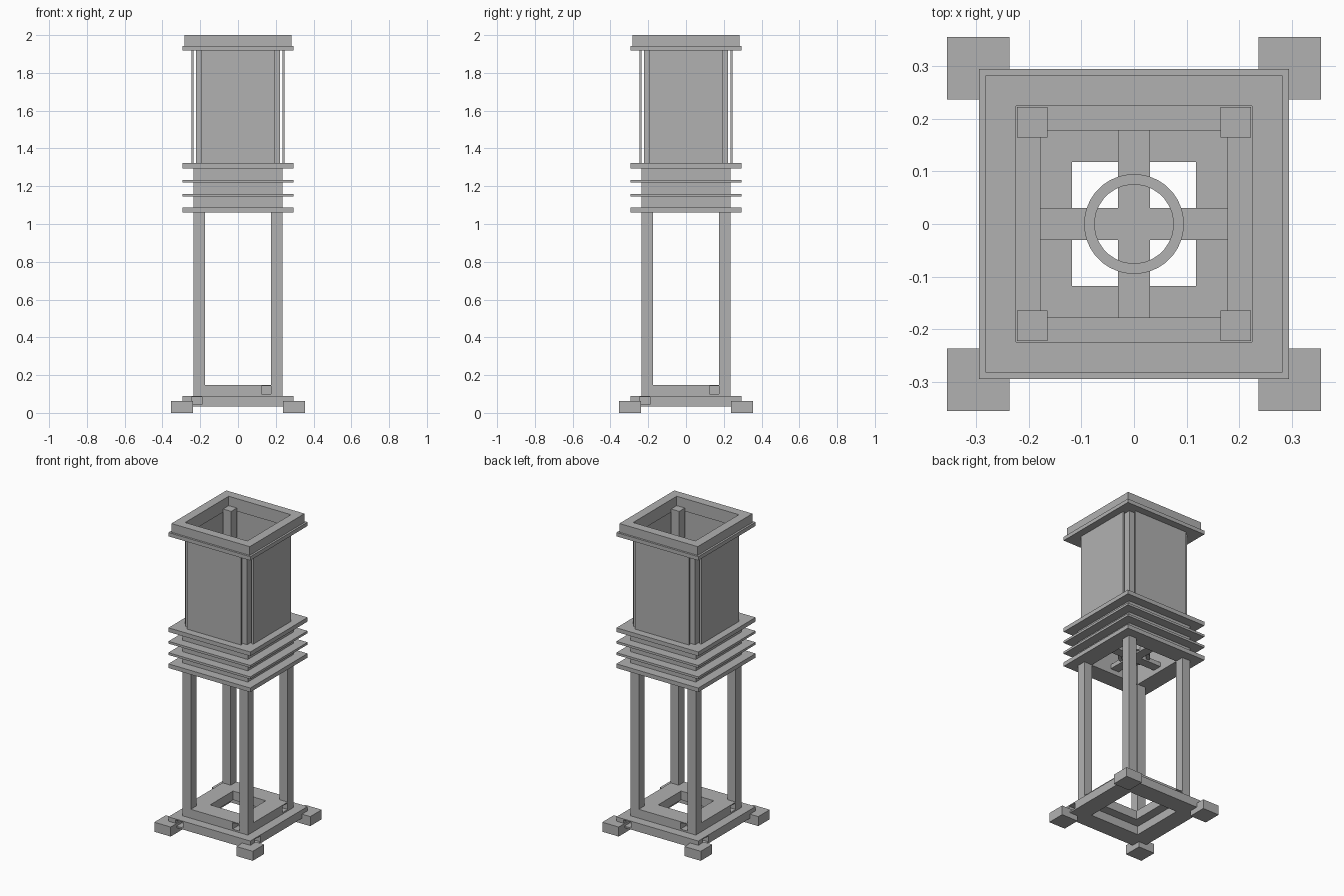
import bpy, bmesh, math
from mathutils import Matrix, Vector

cube = bpy.data.objects.get("Cube")
if cube:
    bpy.data.objects.remove(cube, do_unlink=True)

GREY = (0.44, 0.44, 0.44, 1)
mat = bpy.data.materials.new("plain grey")
mat.use_nodes = True
mat.diffuse_color = GREY
mat.node_tree.nodes["Principled BSDF"].inputs["Base Color"].default_value = GREY


def finish(name, bm):
    bmesh.ops.recalc_face_normals(bm, faces=bm.faces)
    mesh = bpy.data.meshes.new(name)
    bm.to_mesh(mesh)
    bm.free()
    mesh.materials.append(mat)
    obj = bpy.data.objects.new(name, mesh)
    bpy.context.collection.objects.link(obj)
    return obj


def add_box(bm, x, y, z, turn=0):
    """Box between the given (low, high) ranges, turned by quarter turns about z."""
    lo, hi = Vector((x[0], y[0], z[0])), Vector((x[1], y[1], z[1]))
    m = (Matrix.Rotation(turn * math.pi / 2, 4, 'Z')
         @ Matrix.Translation((lo + hi) / 2) @ Matrix.Diagonal((*(hi - lo), 1)))
    bmesh.ops.create_cube(bm, size=1, matrix=m)


def four(name, x, y, z):
    """The same box on all four sides or corners."""
    bm = bmesh.new()
    for turn in range(4):
        add_box(bm, x, y, z, turn)
    return finish(name, bm)


def tube(name, outer, inner, z0, z1, sides=4):
    """Square frame (half widths) or round ring (radii) with an open middle."""
    bm = bmesh.new()
    k = math.sqrt(2) if sides == 4 else 1
    loops = []
    for r, z in ((outer, z0), (outer, z1), (inner, z1), (inner, z0)):
        loops.append([bm.verts.new((r * k * math.cos(a), r * k * math.sin(a), z))
                      for a in (2 * math.pi * (i + 0.5) / sides for i in range(sides))])
    for j in range(4):
        a, b = loops[j], loops[(j + 1) % 4]
        for i in range(sides):
            n = (i + 1) % sides
            bm.faces.new((a[i], a[n], b[n], b[i]))
    return finish(name, bm)


def cut(target, cutter):
    """Subtract the cutter and discard it."""
    cutter.hide_render = True
    mod = target.modifiers.new("notches", 'BOOLEAN')
    mod.operation, mod.solver, mod.object = 'DIFFERENCE', 'EXACT', cutter
    bpy.context.view_layer.update()
    result = bpy.data.meshes.new_from_object(
        target.evaluated_get(bpy.context.evaluated_depsgraph_get()))
    target.modifiers.clear()
    target.data = result
    bpy.data.objects.remove(cutter, do_unlink=True)


# Base: corner feet and two stacked frames with notched ends
four("feet", (0.237, 0.355), (0.237, 0.355), (0, 0.062))
base = tube("base_plate", 0.295, 0.178, 0.035, 0.09)
cut(base, four("plate_notch_cutter", (-0.245, -0.19), (-0.31, -0.237), (0.045, 0.083)))
step = tube("base_step", 0.235, 0.118, 0.09, 0.148)
cut(step, four("step_notch_cutter", (0.125, 0.25), (-0.25, -0.178), (0.1, 0.142)))

# Lower legs
four("lower_posts", (0.176, 0.235), (0.176, 0.235), (0.09, 1.062))

# Neck with four projecting plates
tube("neck_bottom_plate", 0.295, 0.178, 1.06, 1.087)
tube("neck", 0.235, 0.178, 1.087, 1.295)
for label, low in (("lower", 1.145), ("upper", 1.219)):
    tube("neck_" + label + "_fin", 0.295, 0.2, low, low + 0.015)
tube("neck_top_plate", 0.295, 0.178, 1.295, 1.322)

# Cross brace carrying a ring holder
bm = bmesh.new()
add_box(bm, (-0.179, 0.179), (-0.03, 0.03), (1.09, 1.118))
for side in (0, 2):
    add_box(bm, (-0.03, 0.03), (0.03, 0.179), (1.09, 1.118), side)
finish("cross_brace", bm)
ring = tube("ring_holder", 0.095, 0.075, 1.1, 1.15, sides=32)
bpy.context.view_layer.objects.active = ring
ring.select_set(True)
bpy.ops.object.shade_smooth_by_angle()
ring.select_set(False)

# Upper housing: inner posts and thin panels standing off them
four("upper_posts", (0.164, 0.222), (0.164, 0.222), (1.322, 1.94))
four("side_panels", (-0.195, 0.195), (-0.247, -0.235), (1.322, 1.92))

# Open cap
tube("cap_flange", 0.295, 0.224, 1.918, 1.943)
tube("cap_rim", 0.282, 0.224, 1.943, 2.0)
